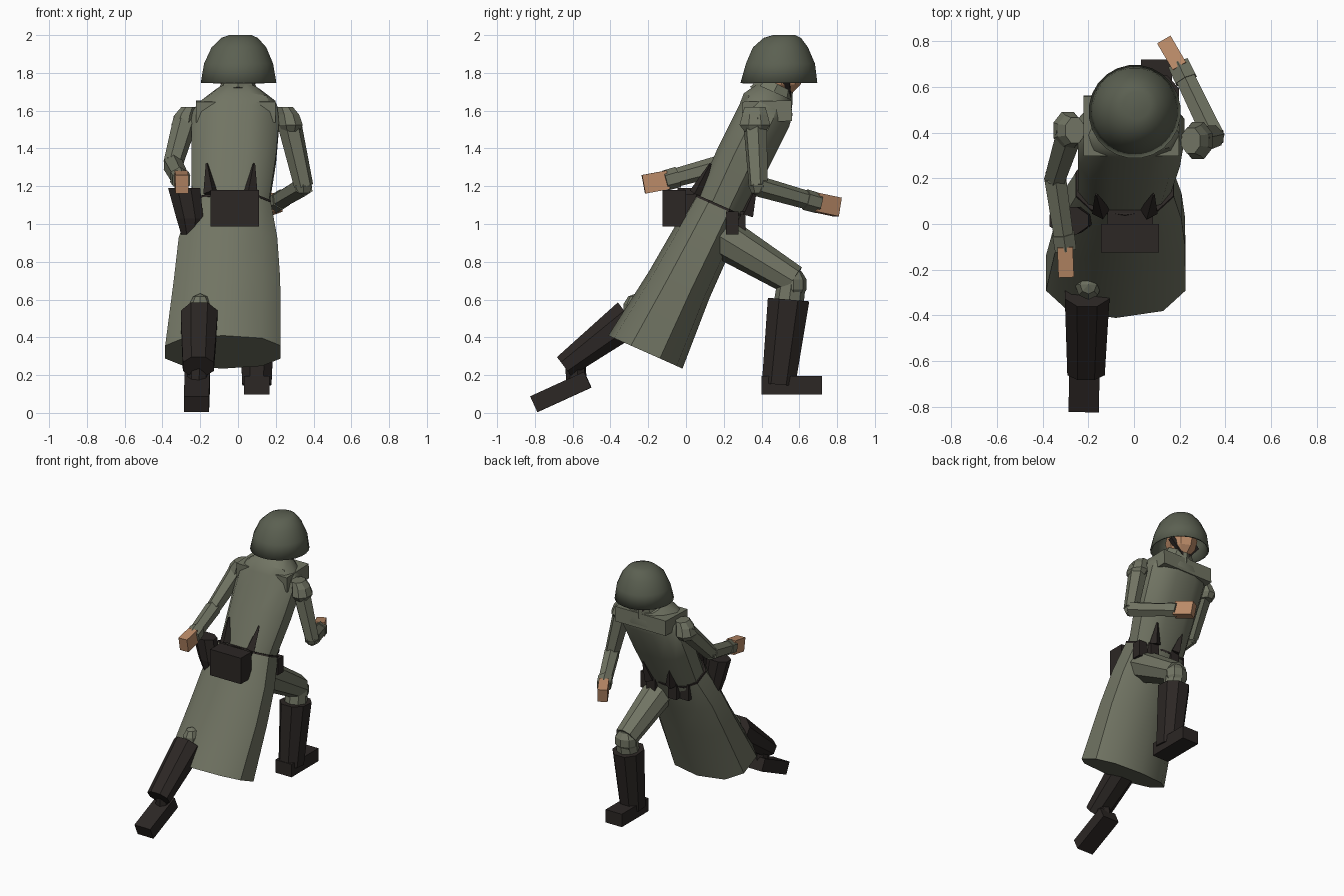
import bpy, bmesh, math
from mathutils import Vector, Matrix

start_cube = bpy.data.objects.get("Cube")
if start_cube:
    bpy.data.objects.remove(start_cube, do_unlink=True)


def material(name, rgb):
    m = bpy.data.materials.new(name)
    m.use_nodes = True
    m.diffuse_color = (*rgb, 1)
    node = m.node_tree.nodes["Principled BSDF"]
    node.inputs["Base Color"].default_value = (*rgb, 1)
    node.inputs["Roughness"].default_value = 0.8
    return m


CLOTH = material("grey_green_cloth", (0.165, 0.175, 0.125))
STEEL = material("green_steel", (0.105, 0.117, 0.083))
LEATHER = material("dark_leather", (0.025, 0.02, 0.018))
SKIN = material("skin", (0.5, 0.26, 0.14))


def finish(name, bm, mat, smooth=None):
    bmesh.ops.recalc_face_normals(bm, faces=bm.faces)
    mesh = bpy.data.meshes.new(name)
    bm.to_mesh(mesh)
    bm.free()
    ob = bpy.data.objects.new(name, mesh)
    bpy.context.collection.objects.link(ob)
    mesh.materials.append(mat)
    if smooth:
        bpy.ops.object.select_all(action="DESELECT")
        ob.select_set(True)
        bpy.context.view_layer.objects.active = ob
        bpy.ops.object.shade_smooth_by_angle(angle=math.radians(smooth))
    return ob


def loft(name, rings, mat, n=8, tilt=0, square=1.0, smooth=None, open_start=False):
    """Skin rings of (centre, half width, half depth); tilt lowers the front edge."""
    bm = bmesh.new()
    t = math.radians(tilt)
    depth_axis = Vector((0, math.cos(t), -math.sin(t)))
    power = lambda v: math.copysign(abs(v) ** square, v)
    loops = []
    for centre, hx, hd in rings:
        loop = []
        for i in range(n):
            a = math.tau * (i + 0.5) / n
            p = Vector(centre) + Vector((hx * power(math.cos(a)), 0, 0))
            loop.append(bm.verts.new(p + depth_axis * hd * power(math.sin(a))))
        loops.append(loop)
    for low, high in zip(loops, loops[1:]):
        for i in range(n):
            j = (i + 1) % n
            bm.faces.new((low[i], low[j], high[j], high[i]))
    if not open_start:
        bm.faces.new(loops[0])
    bm.faces.new(loops[-1])
    return finish(name, bm, mat, smooth)


def limb(name, p, q, r1, r2, mat=CLOTH, n=8):
    p, q = Vector(p), Vector(q)
    turn = (q - p).to_track_quat("Z", "Y").to_matrix().to_4x4()
    bm = bmesh.new()
    bmesh.ops.create_cone(bm, cap_ends=True, segments=n, radius1=r1, radius2=r2,
                          depth=(q - p).length,
                          matrix=Matrix.Translation((p + q) / 2) @ turn)
    return finish(name, bm, mat)


def beam(name, p, q, width, height, mat):
    """Box whose long axis runs from p to q."""
    p, q = Vector(p), Vector(q)
    turn = (q - p).to_track_quat("Y", "Z").to_matrix().to_4x4()
    size = Matrix.Diagonal((width, (q - p).length, height, 1))
    bm = bmesh.new()
    bmesh.ops.create_cube(bm, size=1, matrix=Matrix.Translation((p + q) / 2) @ turn @ size)
    return finish(name, bm, mat)


def ball(name, centre, radii, mat, u=8, v=5):
    bm = bmesh.new()
    bmesh.ops.create_uvsphere(bm, u_segments=u, v_segments=v, radius=1,
                              matrix=Matrix.Translation(centre) @ Matrix.Diagonal((*radii, 1)))
    return finish(name, bm, mat)


# Coat: leaning body, flared skirt, belt, shoulder yoke and collar
LEAN = 24
loft("coat_body", [((-0.042, 0.175, 1.08), 0.208, 0.14),
                   ((-0.022, 0.30, 1.345), 0.23, 0.148),
                   ((-0.012, 0.415, 1.575), 0.24, 0.148),
                   ((0, 0.435, 1.635), 0.2, 0.145),
                   ((0, 0.465, 1.70), 0.12, 0.10)],
     CLOTH, n=12, tilt=LEAN, square=0.8, smooth=35)
loft("coat_skirt", [((-0.08, -0.215, 0.322), 0.318, 0.215),
                    ((-0.058, -0.035, 0.68), 0.293, 0.175),
                    ((-0.053, 0.077, 0.90), 0.272, 0.162),
                    ((-0.04, 0.175, 1.095), 0.222, 0.15)],
     CLOTH, n=10, tilt=LEAN, square=0.8, smooth=40)
loft("belt", [((-0.04, 0.173, 1.09), 0.224, 0.153),
              ((-0.04, 0.178, 1.102), 0.222, 0.152)],
     LEATHER, n=10, tilt=LEAN, square=0.8)
beam("coat_yoke", (-0.012, 0.30, 1.592), (-0.012, 0.56, 1.6), 0.42, 0.11, CLOTH)
limb("collar", (0, 0.45, 1.67), (0, 0.485, 1.74), 0.125, 0.09, CLOTH)

# Head, chin strap and open steel helmet
ball("head", (0, 0.505, 1.80), (0.105, 0.118, 0.122), SKIN, v=6)
for side, sx in (("left", 1), ("right", -1)):
    beam(f"chin_strap_{side}", (sx * 0.112, 0.53, 1.79), (sx * 0.008, 0.54, 1.675),
         0.035, 0.03, LEATHER)
helmet = loft("helmet", [((0.003, 0.492, 1.748), 0.202, 0.205),
                         ((0.003, 0.50, 1.85), 0.184, 0.184),
                         ((0.005, 0.50, 1.935), 0.146, 0.147),
                         ((0.008, 0.51, 1.985), 0.098, 0.10),
                         ((0.012, 0.52, 2.0), 0.06, 0.06)],
              STEEL, n=24, smooth=40, open_start=True)
shell = helmet.modifiers.new("thickness", "SOLIDIFY")
shell.thickness = 0.012
shell.offset = -1

# Arms: shoulder, elbow, wrist, fingertips
arms = {
    "left": ((0.268, 0.365, 1.55), (0.348, 0.383, 1.20), (0.195, 0.70, 1.11), (0.135, 0.80, 1.09)),
    "right": ((-0.278, 0.41, 1.55), (-0.345, 0.20, 1.315), (-0.30, -0.11, 1.23), (-0.297, -0.225, 1.21)),
}
for side, joints in arms.items():
    shoulder, elbow, wrist, tips = map(Vector, joints)
    sx = math.copysign(1, shoulder.x)
    caps = ((-0.02, 0.07, 0.045, 0.06), (0, 0.03, 0.06, 0.072),
            (0.012, -0.025, 0.068, 0.088), (0.012, -0.06, 0.05, 0.06))
    loft(f"shoulder_{side}", [(shoulder + Vector((sx * dx, 0, dz)), hx, hd)
                              for dx, dz, hx, hd in caps], CLOTH)
    limb(f"upper_arm_{side}", shoulder, elbow, 0.066, 0.052, n=6)
    ball(f"elbow_{side}", elbow, (0.05, 0.052, 0.052), CLOTH, u=6, v=4)
    limb(f"forearm_{side}", elbow, wrist, 0.055, 0.048, n=6)
    limb(f"cuff_{side}", wrist.lerp(elbow, 0.22), wrist, 0.056, 0.054, n=6)
    beam(f"hand_{side}", wrist.lerp(elbow, 0.05), tips, 0.068, 0.10, SKIN)

# Bent front leg
limb("front_thigh", (0.065, 0.12, 0.975), (0.1, 0.57, 0.70), 0.118, 0.083)
ball("front_knee", (0.1, 0.57, 0.68), (0.085, 0.072, 0.085), CLOTH)
limb("front_shin", (0.1, 0.56, 0.70), (0.1, 0.54, 0.55), 0.075, 0.08)
loft("front_boot_shaft", [((0.1, 0.49, 0.15), 0.083, 0.095),
                          ((0.1, 0.543, 0.60), 0.105, 0.118)],
     LEATHER, tilt=5, square=0.9)
beam("front_boot_foot", (0.098, 0.40, 0.147), (0.098, 0.72, 0.147), 0.135, 0.097, LEATHER)

# Trailing rear leg
limb("rear_thigh", (-0.09, 0.16, 0.92), (-0.19, -0.2, 0.55), 0.09, 0.08)
ball("rear_knee", (-0.2, -0.265, 0.55), (0.062, 0.07, 0.082), CLOTH)
loft("rear_boot_shaft", [((-0.21, -0.645, 0.245), 0.088, 0.068),
                         ((-0.205, -0.30, 0.505), 0.105, 0.108)],
     LEATHER, tilt=53, square=0.9)
limb("rear_ankle", (-0.21, -0.585, 0.27), (-0.217, -0.58, 0.15), 0.055, 0.055, LEATHER)
beam("rear_boot_foot", (-0.22, -0.805, 0.046), (-0.215, -0.52, 0.176), 0.133, 0.092, LEATHER)

# Back bag, hip sheath, strap ends and belt pouches
beam("back_bag", (-0.017, -0.125, 1.083), (-0.017, 0.0, 1.083), 0.255, 0.195, LEATHER)
beam("bag_mount", (-0.017, -0.02, 1.10), (-0.017, 0.08, 1.10), 0.20, 0.12, LEATHER)
loft("hip_sheath", [((-0.25, 0.03, 0.945), 0.055, 0.045),
                    ((-0.255, 0.02, 1.03), 0.077, 0.06),
                    ((-0.285, 0.015, 1.19), 0.092, 0.065)], LEATHER)
for side, sx in (("left", 1), ("right", -1)):
    x = -0.04 + sx * 0.105
    limb(f"back_strap_{side}", (x, 0.055, 1.16), (x + sx * 0.02, 0.13, 1.32),
         0.04, 0.006, LEATHER, n=4)
    for i, (px, y) in enumerate(((0.165, 0.245), (0.09, 0.28))):
        beam(f"belt_pouch_{side}_{i + 1}", (sx * px - 0.015, y - 0.034, 1.005),
             (sx * px - 0.015, y + 0.034, 1.005), 0.07, 0.12, LEATHER)
    limb(f"front_strap_{side}", (sx * 0.09 - 0.01, 0.32, 1.05),
         (sx * 0.11 - 0.01, 0.37, 1.19), 0.04, 0.006, LEATHER, n=4)
